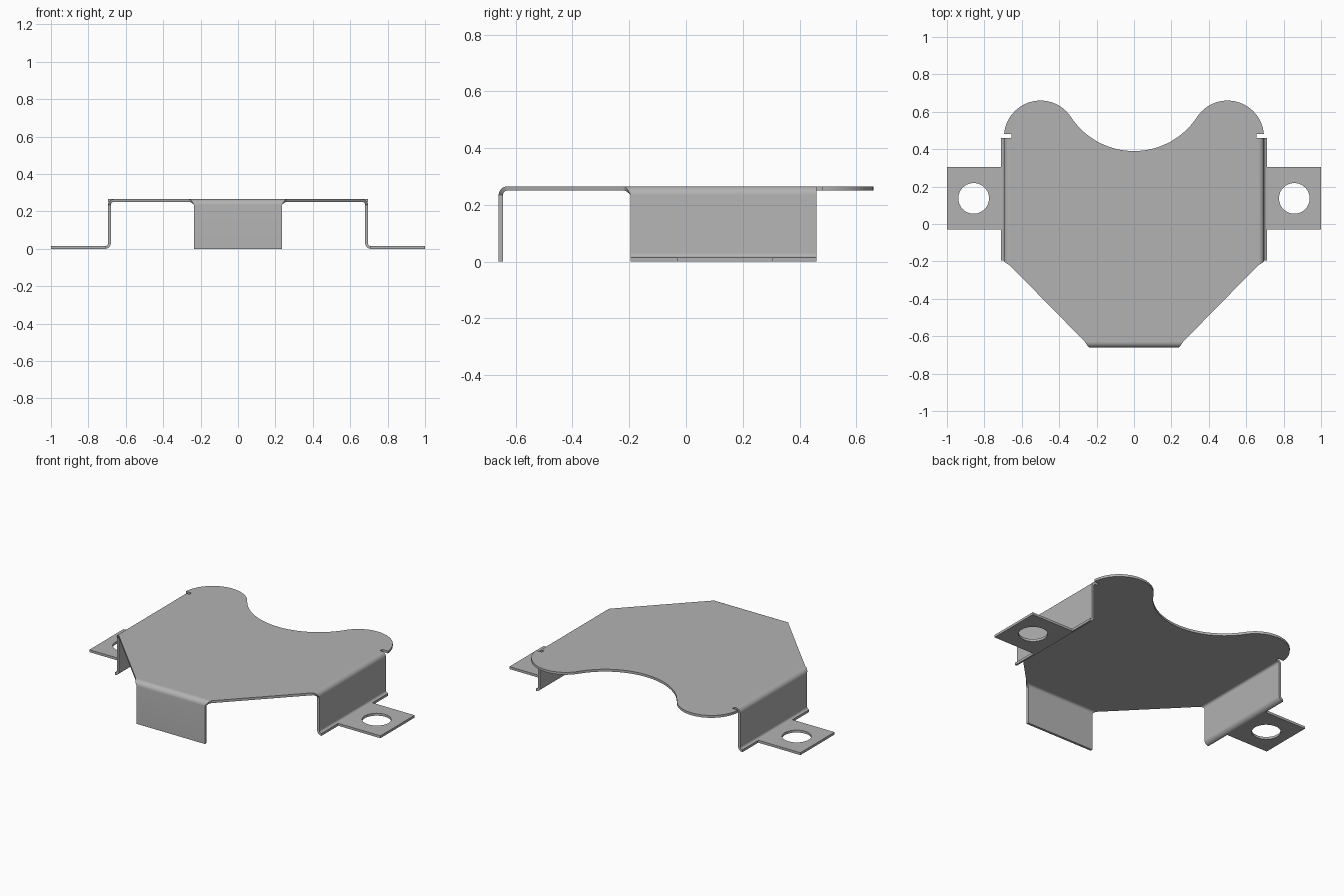
import bpy, bmesh
from math import sin, cos, radians
from mathutils import Vector

if "Cube" in bpy.data.objects:
    bpy.data.objects.remove(bpy.data.objects["Cube"])

THICK = 0.015    # sheet thickness
BEND = 0.03      # outer bend radius
TOP = 0.265      # height of the upper face

metal = bpy.data.materials.new("grey metal")
metal.use_nodes = True
grey = (0.45, 0.45, 0.45, 1)
metal.diffuse_color = grey
metal.node_tree.nodes["Principled BSDF"].inputs["Base Color"].default_value = grey


def finish(bm, name):
    bmesh.ops.recalc_face_normals(bm, faces=bm.faces)
    mesh = bpy.data.meshes.new(name)
    bm.to_mesh(mesh)
    bm.free()
    mesh.shade_smooth()
    mesh.set_sharp_from_angle(angle=radians(30))
    mesh.materials.append(metal)
    obj = bpy.data.objects.new(name, mesh)
    bpy.context.collection.objects.link(obj)


def arc(cx, cy, r, start, end, n):
    angles = [radians(start + (end - start) * i / n) for i in range(n + 1)]
    return [(cx + r * cos(a), cy + r * sin(a)) for a in angles]


def plate(name, loops, z):
    """Flat sheet from an outline and optional holes, z is its lower face."""
    bm = bmesh.new()
    for loop in loops:
        vs = [bm.verts.new((x, y, z)) for x, y in loop]
        for a, b in zip(vs, vs[1:] + vs[:1]):
            bm.edges.new((a, b))
    bmesh.ops.triangle_fill(bm, use_beauty=True, edges=bm.edges[:])
    up = bmesh.ops.extrude_face_region(bm, geom=bm.faces[:])["geom"]
    bmesh.ops.translate(bm, vec=(0, 0, THICK),
                        verts=[v for v in up if isinstance(v, bmesh.types.BMVert)])
    finish(bm, name)


def bent_strip(name, outer, inner, widths, place):
    """Loft a bent sheet; place maps (outward, height, along) to the model."""
    bm = bmesh.new()
    rings = []
    for o, i, (a, b) in zip(outer, inner, widths):
        corners = [(*o, a), (*o, b), (*i, b), (*i, a)]
        rings.append([bm.verts.new(place(*c)) for c in corners])
    for r, s in zip(rings, rings[1:]):
        for k in range(4):
            m = (k + 1) % 4
            bm.faces.new((r[k], r[m], s[m], s[k]))
    bm.faces.new(rings[0])
    bm.faces.new(rings[-1])
    finish(bm, name)


def upper_bend(reach, r):
    return arc(reach - BEND, TOP - BEND, r, 90, 0, 8)


# Top plate: tapered front, relief slots, two round lobes and a scooped back
half = [(0.262, -0.63), (0.665, -0.22), (0.665, 0.46), (0.655, 0.46),
        (0.655, 0.48), (0.694, 0.48)]
half += arc(0.5, 0.465, 0.195, 6, 146.8, 28)
half += arc(0, 0.793, 0.403, -33.2, -90, 20)[1:]
outline = half + [(-x, y) for x, y in reversed(half[:-1])]
plate("top_plate", [outline], TOP - THICK)

# Front flange folded straight down, its bend narrowing at both ends
outer = upper_bend(0.66, BEND) + [(0.66, 0)]
inner = upper_bend(0.66, BEND - THICK) + [(0.66 - THICK, 0)]
widths = []
for i in range(len(outer)):
    w = 0.262 - 0.027 * min(i / 8, 1)
    widths.append((-w, w))
bent_strip("front_flange", outer, inner, widths, lambda u, z, a: Vector((a, -u, z)))

# Side walls folded down and out again, each with a drilled mounting foot
for side, s in (("left", 1), ("right", -1)):
    outer = upper_bend(0.695, BEND) + arc(0.71, BEND, BEND - THICK, 180, 270, 8)
    inner = upper_bend(0.695, BEND - THICK) + arc(0.71, BEND, BEND, 180, 270, 8)
    widths = [(-0.22 + 0.025 * min(i / 8, 1), 0.46) for i in range(len(outer))]
    bent_strip(side + "_wall", outer, inner, widths,
               lambda u, z, a: Vector((s * u, a, z)))
    foot = [(0.71, -0.03), (1, -0.03), (1, 0.305), (0.71, 0.305)]
    hole = arc(0.857, 0.137, 0.082, 0, 352.5, 47)
    plate(side + "_foot", [[(s * x, y) for x, y in loop] for loop in (foot, hole)], 0)
